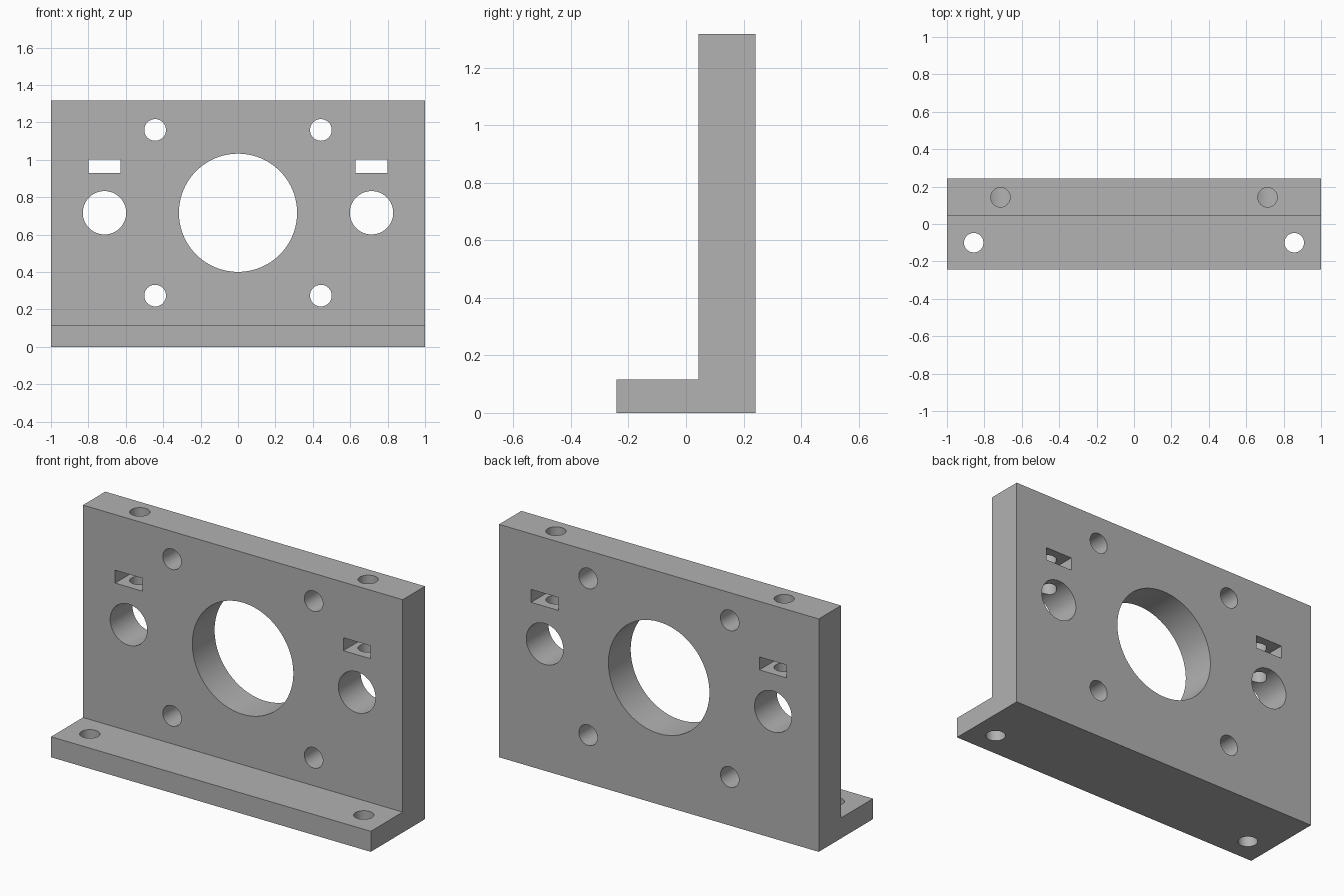
import bpy
import bmesh
from math import pi, radians

cube = bpy.data.objects.get("Cube")
if cube:
    bpy.data.objects.remove(cube, do_unlink=True)

# Main dimensions
FRONT, WALL_FRONT, BACK = -0.242, 0.043, 0.242
BASE_TOP, HEIGHT = 0.116, 1.317
WALL_MID = (WALL_FRONT + BACK) / 2
AXIS_Z = 0.717

grey = bpy.data.materials.new("plain grey")
grey.use_nodes = True
colour = (0.445, 0.445, 0.445, 1)
grey.diffuse_color = colour
grey.node_tree.nodes["Principled BSDF"].inputs["Base Color"].default_value = colour

# L-shaped bracket, extruded along its width
mesh = bpy.data.meshes.new("mounting_bracket")
bm = bmesh.new()
profile = [(FRONT, 0), (BACK, 0), (BACK, HEIGHT), (WALL_FRONT, HEIGHT),
           (WALL_FRONT, BASE_TOP), (FRONT, BASE_TOP)]
side = bm.faces.new([bm.verts.new((-1, y, z)) for y, z in profile])
grown = bmesh.ops.extrude_face_region(bm, geom=[side])["geom"]
verts = [v for v in grown if isinstance(v, bmesh.types.BMVert)]
bmesh.ops.translate(bm, verts=verts, vec=(2, 0, 0))
bmesh.ops.recalc_face_normals(bm, faces=bm.faces)
bm.to_mesh(mesh)
bm.free()
mesh.materials.append(grey)
bracket = bpy.data.objects.new("mounting_bracket", mesh)
bpy.context.collection.objects.link(bracket)
bpy.context.view_layer.objects.active = bracket
bracket.select_set(True)


def cut(cutter):
    """Subtract the cutter from the bracket, then discard it."""
    cutter.hide_render = True
    cutter.data.materials.append(grey)
    bpy.ops.object.select_all(action="DESELECT")
    bracket.select_set(True)
    bpy.context.view_layer.objects.active = bracket
    mod = bracket.modifiers.new("hole", "BOOLEAN")
    mod.operation = "DIFFERENCE"
    mod.solver = "EXACT"
    mod.object = cutter
    bpy.ops.object.modifier_apply(modifier=mod.name)
    bpy.data.objects.remove(cutter, do_unlink=True)


def drill(location, radius, depth, through_wall=True, sides=48):
    turn = (pi / 2, 0, 0) if through_wall else (0, 0, 0)
    bpy.ops.mesh.primitive_cylinder_add(vertices=sides, radius=radius, depth=depth,
                                        location=location, rotation=turn)
    cut(bpy.context.object)


# Large central bore
drill((0, WALL_MID, AXIS_Z), 0.316, 0.4, sides=96)

for s in (-1, 1):
    # Side bores and the four screw holes through the wall
    drill((s * 0.714, WALL_MID, AXIS_Z), 0.116, 0.4, sides=64)
    for dz in (-0.443, 0.443):
        drill((s * 0.443, WALL_MID, AXIS_Z + dz), 0.058, 0.4)

    # Rectangular nut slot through the wall
    bpy.ops.mesh.primitive_cube_add(size=1, location=(s * 0.714, WALL_MID, 0.966))
    slot = bpy.context.object
    slot.scale = (0.17, 0.4, 0.073)
    cut(slot)

    # Vertical clamp hole from the top edge down into the side bore
    top = HEIGHT + 0.1
    drill((s * 0.714, WALL_MID, (top + AXIS_Z) / 2), 0.052, top - AXIS_Z, False)

    # Mounting hole through the base flange
    drill((s * 0.857, -0.1, BASE_TOP / 2), 0.052, 0.3, False)

bpy.ops.object.select_all(action="DESELECT")
bracket.select_set(True)
bpy.context.view_layer.objects.active = bracket
bpy.ops.object.shade_smooth_by_angle(angle=radians(30))
